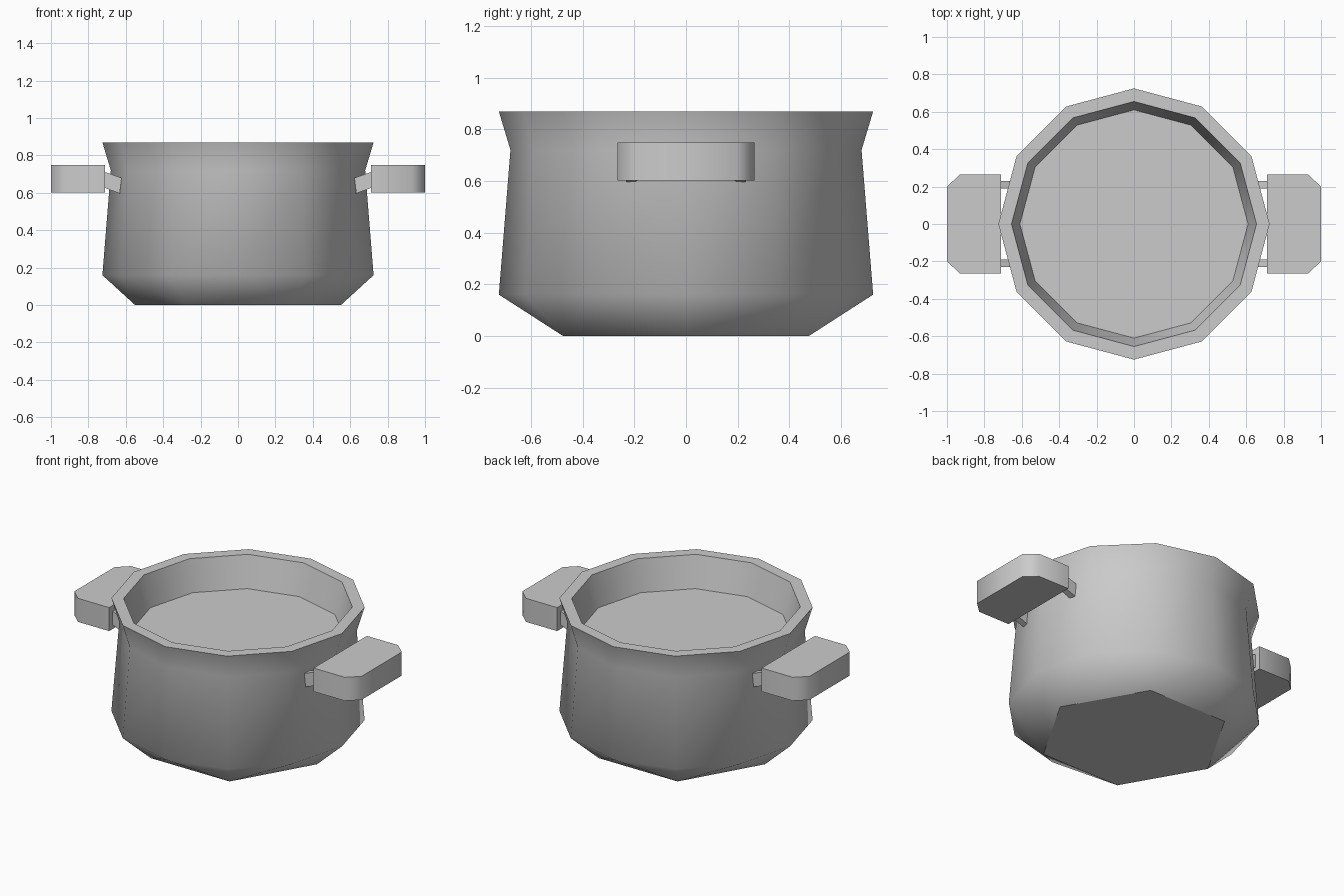
import bpy, bmesh
from math import radians, cos, sin

cube = bpy.data.objects.get("Cube")
if cube:
    bpy.data.objects.remove(cube, do_unlink=True)

GREY = (0.6, 0.6, 0.6, 1)
metal = bpy.data.materials.new("grey metal")
metal.use_nodes = True
metal.diffuse_color = GREY
metal.node_tree.nodes["Principled BSDF"].inputs["Base Color"].default_value = GREY


def finish(name, bm):
    bmesh.ops.recalc_face_normals(bm, faces=bm.faces)
    for f in bm.faces:
        f.smooth = True
    mesh = bpy.data.meshes.new(name)
    bm.to_mesh(mesh)
    bm.free()
    mesh.materials.append(metal)
    obj = bpy.data.objects.new(name, mesh)
    bpy.context.collection.objects.link(obj)
    return obj


def sharpen(obj, degrees):
    bpy.ops.object.select_all(action="DESELECT")
    obj.select_set(True)
    bpy.context.view_layer.objects.active = obj
    bpy.ops.object.shade_smooth_by_angle(angle=radians(degrees))


def ring(bm, radius, z, sides=12):
    step = radians(360 / sides)
    return [bm.verts.new((radius * cos(i * step), radius * sin(i * step), z))
            for i in range(sides)]


def prism(name, outline, axis, low, high):
    """Extrude a 2D outline along y or z."""
    bm = bmesh.new()
    place = (lambda a, b, c: (a, c, b)) if axis == "y" else (lambda a, b, c: (a, b, c))
    ends = [[bm.verts.new(place(a, b, c)) for a, b in outline] for c in (low, high)]
    for end in ends:
        bm.faces.new(end)
    for i in range(len(outline)):
        j = (i + 1) % len(outline)
        bm.faces.new((ends[0][i], ends[0][j], ends[1][j], ends[1][i]))
    obj = finish(name, bm)
    sharpen(obj, 50)
    return obj


# Pot body: six-sided base opening into twelve-sided walls, rim and inside floor
bm = bmesh.new()
base = ring(bm, 0.55, 0, 6)
profile = [(0.725, 0.16), (0.68, 0.72), (0.725, 0.87), (0.655, 0.87), (0.61, 0.675)]
rings = [ring(bm, r, z) for r, z in profile]
bm.faces.new(base)
bm.faces.new(rings[-1])
for i in range(6):
    a, b, low = base[i], base[(i + 1) % 6], rings[0]
    mid, end = low[2 * i + 1], low[(2 * i + 2) % 12]
    bm.faces.new((a, low[2 * i], mid))
    bm.faces.new((a, mid, b))
    bm.faces.new((b, mid, end))
for lower, upper in zip(rings, rings[1:]):
    for i in range(12):
        j = (i + 1) % 12
        bm.faces.new((lower[i], lower[j], upper[j], upper[i]))

# Crisp edges only at the base, the rim and the inside floor
for crisp in [base] + rings[2:]:
    members = set(crisp)
    for e in bm.edges:
        if set(e.verts) <= members:
            e.smooth = False
finish("pot_body", bm)

# Side handles, each carried by two slanted brackets
for side, s in (("left", 1), ("right", -1)):
    grip = [(0.712, -0.265), (0.93, -0.265), (1, -0.2),
            (1, 0.2), (0.93, 0.265), (0.712, 0.265)]
    prism(side + "_handle", [(s * x, y) for x, y in grip], "z", 0.602, 0.75)
    bracket = [(0.632, 0.597), (0.74, 0.637), (0.74, 0.722), (0.623, 0.68)]
    for place, y in (("front", -0.23), ("back", 0.19)):
        prism(f"{side}_{place}_bracket", [(s * x, z) for x, z in bracket],
              "y", y, y + 0.04)
